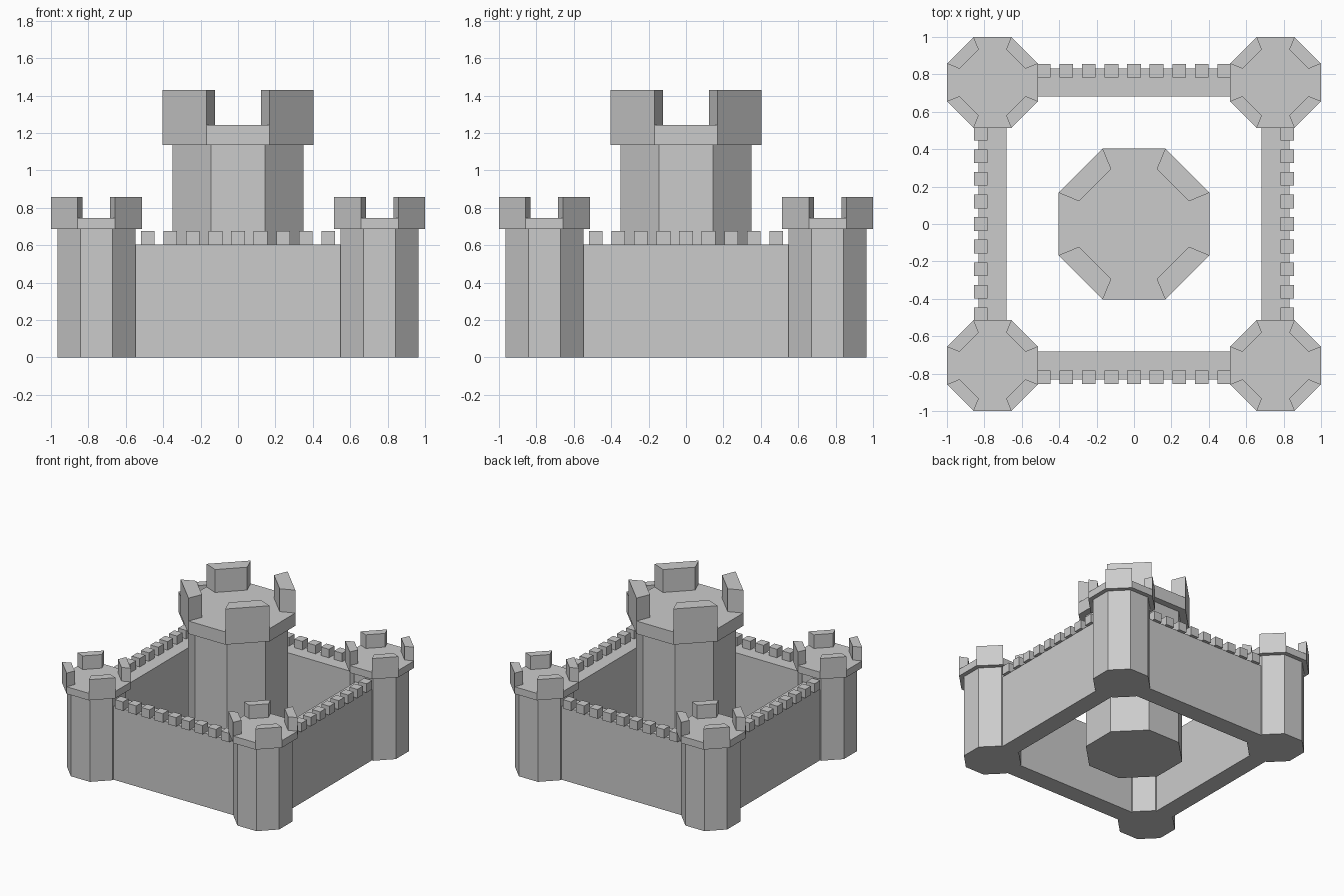
import bpy
from math import cos, sin, pi

if "Cube" in bpy.data.objects:
    bpy.data.objects.remove(bpy.data.objects["Cube"])

STEP = pi / 4


def mesh_object(name, verts, faces):
    mesh = bpy.data.meshes.new(name)
    mesh.from_pydata(verts, [], faces)
    obj = bpy.data.objects.new(name, mesh)
    bpy.context.collection.objects.link(obj)
    return obj


def prism(name, outline, z0, z1):
    """Extrude a counter-clockwise outline from z0 to z1."""
    n = len(outline)
    verts = [(x, y, z) for z in (z0, z1) for x, y in outline]
    faces = [tuple(reversed(range(n))), tuple(range(n, 2 * n))]
    faces += [(i, (i + 1) % n, n + (i + 1) % n, n + i) for i in range(n)]
    return mesh_object(name, verts, faces)


def corner(cx, cy, apothem, i):
    """Corner i of an octagon whose flats face the axes."""
    r, a = apothem / cos(pi / 8), (i + 0.5) * STEP
    return cx + r * cos(a), cy + r * sin(a)


def octagon(cx, cy, apothem):
    return [corner(cx, cy, apothem, i) for i in range(8)]


def box(name, x, y, z, sx, sy, sz):
    pts = [(x + a * sx / 2, y + b * sy / 2) for a, b in ((-1, -1), (1, -1), (1, 1), (-1, 1))]
    return prism(name, pts, z, z + sz)


def tower(name, cx, cy, body, cap, z_cap, z_deck, z_top):
    # shaft and overhanging cap
    prism(name + "_shaft", octagon(cx, cy, body), 0, z_cap)
    prism(name + "_cap", octagon(cx, cy, cap), z_cap, z_deck)
    # battlements on the four diagonal sides
    for i in (0, 2, 4, 6):
        pts = [corner(cx, cy, cap, i), corner(cx, cy, cap, i + 1),
               corner(cx, cy, cap * 0.727, i + 1), corner(cx, cy, cap * 0.727, i)]
        prism(name + "_battlement", pts, z_deck, z_top)


# central keep and corner towers
C = 0.757
tower("keep", 0, 0, 0.351, 0.404, 1.137, 1.242, 1.43)
for sx in (-1, 1):
    for sy in (-1, 1):
        tower("corner_tower", sx * C, sy * C, 0.208, 0.243, 0.687, 0.745, 0.857)

# curtain walls with a row of nine merlons along the outer edge
M = 0.073
for s in (-1, 1):
    box("wall_x", 0, s * C, 0, 1.1, 0.15, 0.605)
    box("wall_y", s * C, 0, 0, 0.15, 1.1, 0.605)
    for k in range(-4, 5):
        t = k * 0.1207
        box("merlon_x", t, s * 0.82, 0.602, M, M, M)
        box("merlon_y", s * 0.82, t, 0.602, M, M, M)
